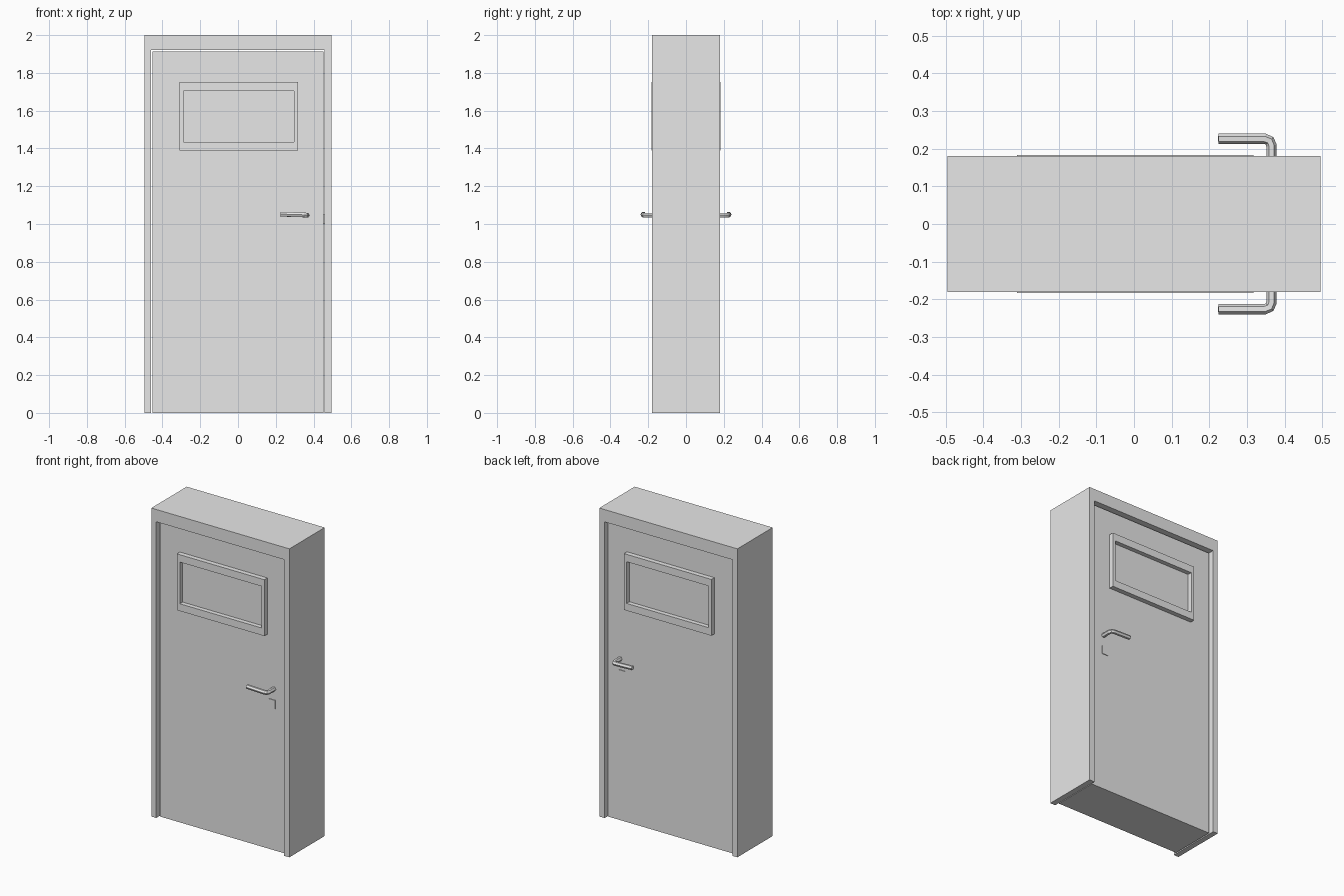
import bpy, bmesh
from mathutils import Vector

if "Cube" in bpy.data.objects:
    bpy.data.objects.remove(bpy.data.objects["Cube"], do_unlink=True)

grey = bpy.data.materials.new("light grey")
grey.use_nodes = True
grey.diffuse_color = (0.8, 0.8, 0.8, 1)
grey.node_tree.nodes["Principled BSDF"].inputs["Base Color"].default_value = (0.8, 0.8, 0.8, 1)


def finish(name, bm):
    bmesh.ops.recalc_face_normals(bm, faces=bm.faces)
    mesh = bpy.data.meshes.new(name)
    bm.to_mesh(mesh)
    bm.free()
    mesh.materials.append(grey)
    obj = bpy.data.objects.new(name, mesh)
    bpy.context.collection.objects.link(obj)
    return obj


def prism(name, outline, y0, y1):
    """Extrude an outline in the xz plane from y0 to y1."""
    bm = bmesh.new()
    face = bm.faces.new([bm.verts.new((x, y0, z)) for x, z in outline])
    ext = bmesh.ops.extrude_face_region(bm, geom=[face])["geom"]
    bmesh.ops.translate(bm, vec=(0, y1 - y0, 0),
                        verts=[v for v in ext if isinstance(v, bmesh.types.BMVert)])
    return finish(name, bm)


def rect(x0, x1, z0, z1):
    return [(x0, z0), (x1, z0), (x1, z1), (x0, z1)]


def ring(name, outer, inner, y0, y1):
    """Rectangular border between two outlines."""
    bm = bmesh.new()
    loops = [[bm.verts.new((x, y, z)) for x, z in pts]
             for pts, y in ((outer, y0), (outer, y1), (inner, y1), (inner, y0))]
    for a, b in zip(loops, loops[1:] + loops[:1]):
        for i in range(4):
            j = (i + 1) % 4
            bm.faces.new((a[i], a[j], b[j], b[i]))
    return finish(name, bm)


def tube(name, path, radius, sides):
    """Faceted rod along a path, as a bevelled curve turned into a mesh."""
    curve = bpy.data.curves.new(name, "CURVE")
    curve.dimensions = "3D"
    curve.bevel_depth = radius
    curve.bevel_resolution = (sides - 4) // 2
    curve.use_fill_caps = True
    spline = curve.splines.new("POLY")
    spline.points.add(len(path) - 1)
    for point, co in zip(spline.points, path):
        point.co = (*co, 1)
    spline.use_smooth = False
    curve.materials.append(grey)
    obj = bpy.data.objects.new(name, curve)
    bpy.context.collection.objects.link(obj)
    bpy.ops.object.select_all(action="DESELECT")
    obj.select_set(True)
    bpy.context.view_layer.objects.active = obj
    bpy.ops.object.convert(target="MESH")


DEPTH, LEAF = 0.181, 0.152   # half thickness of frame and door leaf

# Surround, open at the floor
prism("door_frame", [(-0.495, 0), (-0.46, 0), (-0.46, 1.92), (0.457, 1.92),
                     (0.457, 0), (0.495, 0), (0.495, 2), (-0.495, 2)], -DEPTH, DEPTH)

# Leaf with a narrow gap at the sides and top
prism("door_leaf", rect(-0.452, 0.453, 0, 1.912), -LEAF, LEAF)
prism("latch_bolt", rect(0.44, 0.457, 1.0, 1.05), -0.02, 0.02)

# Fittings repeated on both faces
for side, s in (("front", -1), ("back", 1)):
    ring(side + "_window_trim", rect(-0.31, 0.317, 1.388, 1.753),
         rect(-0.289, 0.297, 1.435, 1.705), s * (LEAF - 0.01), s * (DEPTH + 0.002))
    prism(side + "_window_pane", rect(-0.289, 0.297, 1.435, 1.705),
          s * (LEAF - 0.01), s * (LEAF + 0.002))
    prism(side + "_lock_plate", rect(0.33, 0.375, 0.92, 0.975),
          s * (LEAF - 0.01), s * (LEAF + 0.004))
    tube(side + "_handle", [Vector((x, s * y, z)) for x, y, z in (
        (0.365, LEAF - 0.01, 1.046), (0.365, 0.208, 1.047), (0.36, 0.221, 1.047),
        (0.347, 0.226, 1.048), (0.224, 0.226, 1.052))], 0.014, 6)
